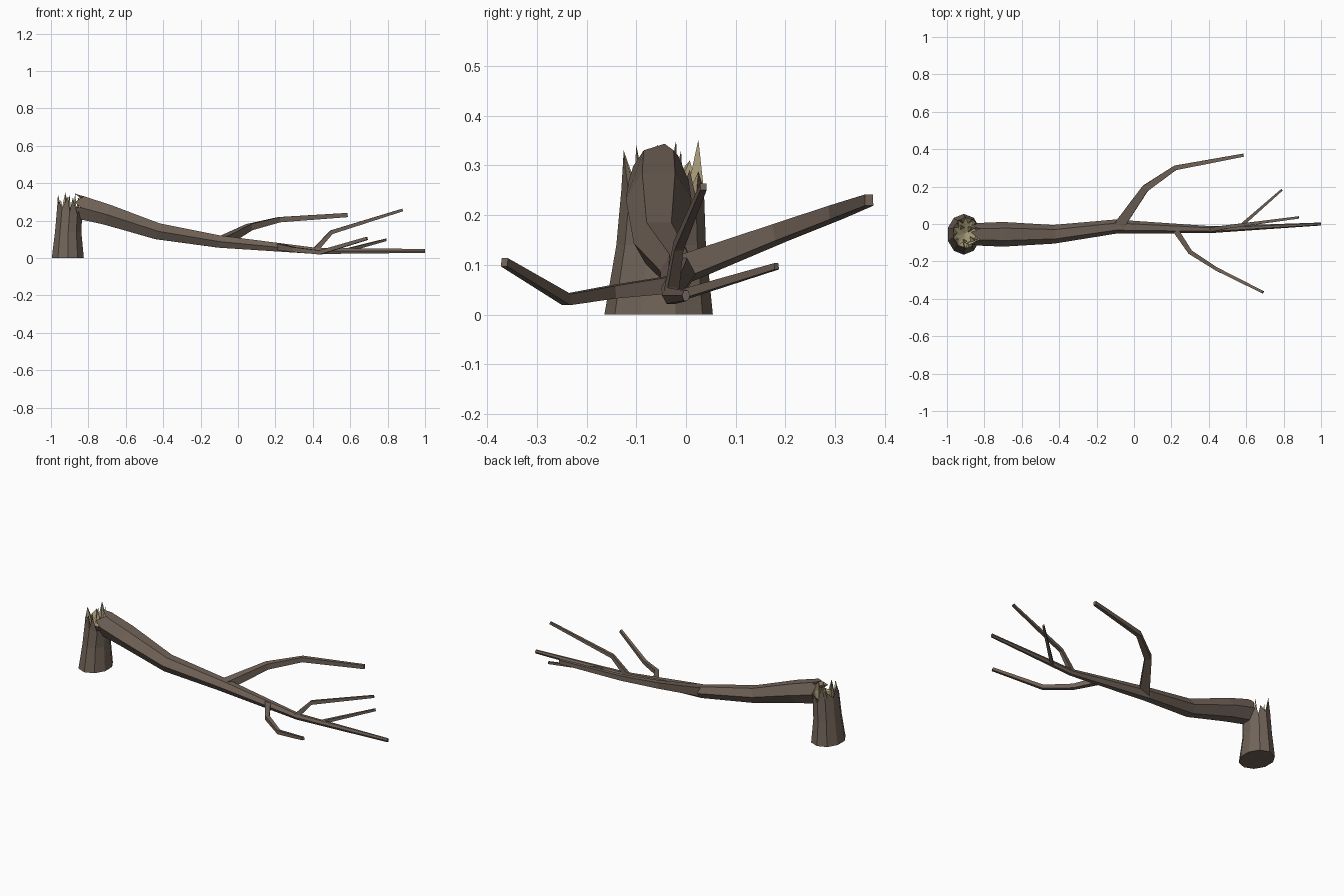
import bpy
import bmesh
import math
from mathutils import Vector

old = bpy.data.objects.get("Cube")
if old:
    bpy.data.objects.remove(old, do_unlink=True)


def make_material(name, colour):
    m = bpy.data.materials.new(name)
    m.use_nodes = True
    m.diffuse_color = colour
    m.node_tree.nodes["Principled BSDF"].inputs["Base Color"].default_value = colour
    return m


bark = make_material("brown bark", (0.165, 0.125, 0.098, 1))
wood = make_material("pale broken wood", (0.40, 0.33, 0.19, 1))


def finish(bm, name):
    mesh = bpy.data.meshes.new(name)
    bm.to_mesh(mesh)
    bm.free()
    mesh.materials.append(bark)
    mesh.materials.append(wood)
    ob = bpy.data.objects.new(name, mesh)
    bpy.context.collection.objects.link(ob)


def skin(bm, rings):
    # Joins neighbouring rings with quads
    for a, b in zip(rings, rings[1:]):
        n = len(a)
        for i in range(n):
            j = (i + 1) % n
            bm.faces.new((a[i], a[j], b[j], b[i]))


def broken_end(bm, ring, axis, heights, dip):
    # Pale hollow end with bark-backed splinters around its rim
    centre = sum((v.co for v in ring), Vector()) / len(ring)
    hub = bm.verts.new(centre - axis * dip)
    hollow = []
    for i, a in enumerate(ring):
        b = ring[(i + 1) % len(ring)]
        hollow.append(bm.faces.new((a, b, hub)))
        h = heights[i % len(heights)]
        if h:
            mid = (a.co + b.co) / 2
            lean = a.co.lerp(b.co, 0.3 if i % 2 else 0.7)
            tip = bm.verts.new(lean + axis * h)
            root = bm.verts.new(mid.lerp(centre, 0.35) - axis * dip * 0.3)
            bm.faces.new((a, b, tip))
            hollow.append(bm.faces.new((b, root, tip)))
            hollow.append(bm.faces.new((root, a, tip)))
    for f in hollow:
        f.material_index = 1


def limb(name, path, sides, splinters=None, turn=0.0):
    # Faceted tapering tube; each station is x, y, z, half width, half height
    bm = bmesh.new()
    pts = [Vector(p[:3]) for p in path]
    rings = []
    for k, p in enumerate(path):
        d = pts[min(k + 1, len(pts) - 1)] - pts[max(k - 1, 0)]
        q = d.to_track_quat('X', 'Z')
        ring = []
        for i in range(sides):
            t = math.tau * i / sides + turn
            off = Vector((0, p[3] * math.cos(t), p[4] * math.sin(t)))
            ring.append(bm.verts.new(pts[k] + q @ off))
        rings.append(ring)
    skin(bm, rings)
    bm.faces.new(rings[-1])
    if splinters:
        broken_end(bm, rings[0], (pts[0] - pts[1]).normalized(), splinters, 0.02)
    else:
        bm.faces.new(rings[0][::-1])
    bmesh.ops.recalc_face_normals(bm, faces=bm.faces)
    finish(bm, name)


# Stump with a rim that drops towards the fallen trunk
bm = bmesh.new()
rings = []
for x, y, z, rx, ry, slope in ((-.91, -.055, 0, .09, .109, 0),
                               (-.908, -.05, .14, .074, .09, 0),
                               (-.9, -.047, .25, .07, .083, .4)):
    ring = []
    for i in range(10):
        t = math.tau * (i + 0.5) / 10
        dx = rx * math.cos(t)
        ring.append(bm.verts.new((x + dx, y + ry * math.sin(t), z - slope * dx)))
    rings.append(ring)
skin(bm, rings)
bm.faces.new(rings[0][::-1])
broken_end(bm, rings[-1], Vector((0.06, 0, 1)),
           (.06, .05, .09, .04, .065, .03, .075, .08, .06, 0), 0.03)
bmesh.ops.recalc_face_normals(bm, faces=bm.faces)
finish(bm, "stump")

# Loose pale splinters standing in the break
bm = bmesh.new()
for x, y, tx, ty, top in ((-.91, -.09, -.90, -.10, .34), (-.88, -.03, -.87, -.02, .35),
                          (-.92, -.02, -.925, -.01, .33), (-.87, -.08, -.85, -.09, .32)):
    base = [bm.verts.new((x + .02 * math.cos(a), y + .02 * math.sin(a), .21))
            for a in (0, math.tau / 3, 2 * math.tau / 3)]
    tip = bm.verts.new((tx, ty, top))
    bm.faces.new(base[::-1])
    for i in range(3):
        bm.faces.new((base[i], base[(i + 1) % 3], tip)).material_index = 1
finish(bm, "splinters")

# Fallen trunk
limb("trunk", ((-.84, -.055, .27, .06, .072),
               (-.7, -.055, .232, .066, .064),
               (-.43, -.055, .143, .05, .05),
               (-.1, -.014, .088, .038, .038),
               (.42, -.03, .038, .018, .019),
               (1, 0, .038, .008, .012)), 6,
     splinters=(.03, .05, .04, .06, .03, .035))

# Side branches
corner = math.pi / 4
limb("back_branch", ((-.08, -.01, .09, .04, .035), (.06, .19, .165, .027, .024),
                     (.22, .3, .205, .018, .02), (.585, .368, .23, .012, .016)), 4, turn=corner)
limb("front_branch", ((.22, -.03, .06, .022, .024), (.3, -.15, .045, .017, .018),
                      (.44, -.24, .03, .013, .016), (.69, -.365, .105, .01, .012)), 4, turn=corner)
limb("upper_twig", ((.41, -.03, .04, .018, .02), (.5, -.015, .138, .013, .015),
                    (.88, .035, .257, .009, .01)), 4, turn=corner)
limb("back_twig", ((.56, -.02, .036, .013, .014), (.79, .182, .097, .008, .009)), 4, turn=corner)
